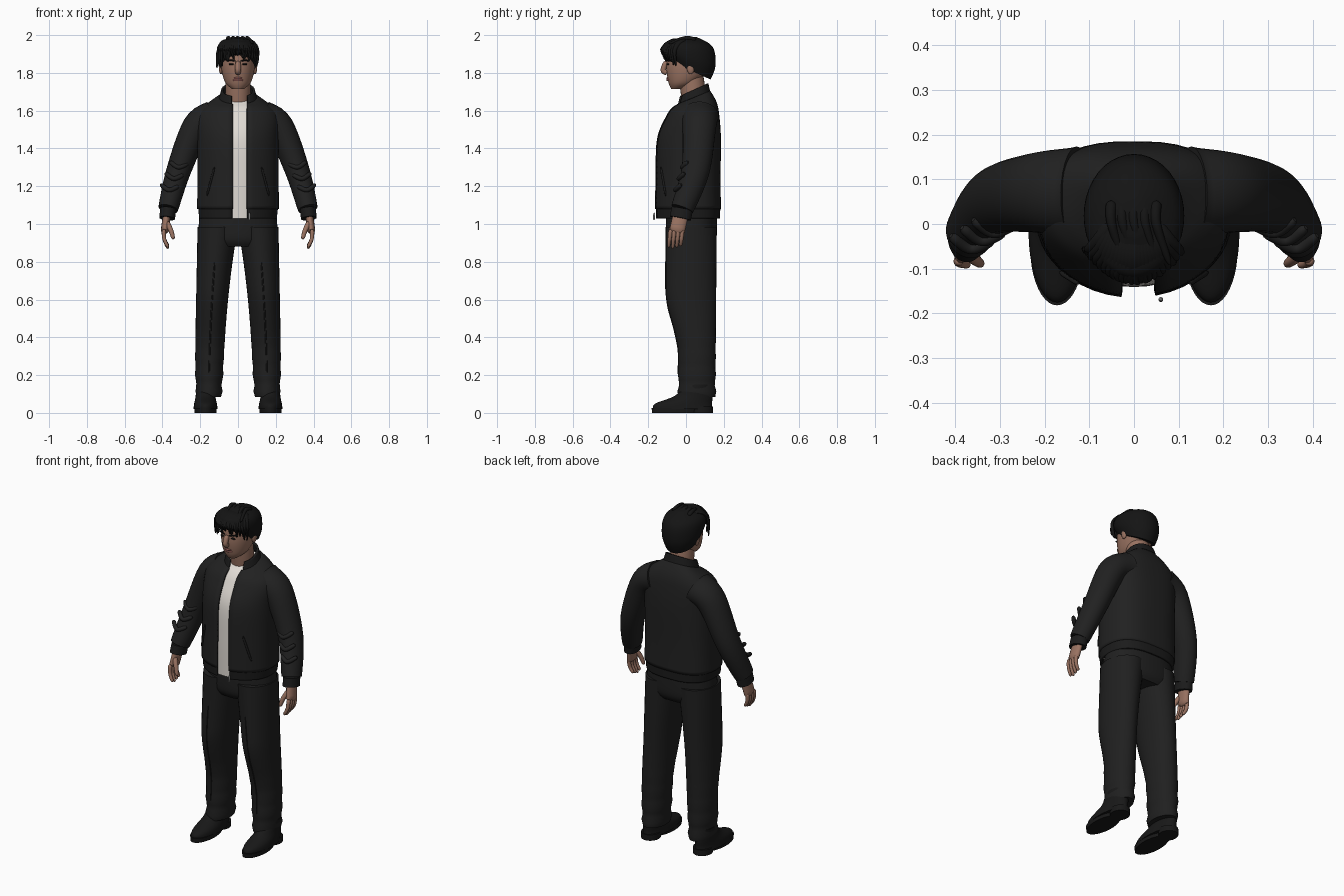
import bpy
import bmesh
import math
import random
from mathutils import Vector

default_cube = bpy.data.objects.get("Cube")
if default_cube:
    bpy.data.objects.remove(default_cube, do_unlink=True)
random.seed(4)


def material(name, red, green, blue):
    mat = bpy.data.materials.new(name)
    mat.use_nodes = True
    mat.diffuse_color = (red, green, blue, 1)
    shader = mat.node_tree.nodes["Principled BSDF"]
    shader.inputs["Base Color"].default_value = mat.diffuse_color
    shader.inputs["Roughness"].default_value = .8
    return mat


def grey(name, value):
    return material(name, value, value, value)


skin = material("skin", .32, .17, .12)
lips = material("lips", .24, .09, .08)
shirt_white = material("shirt white", .75, .71, .66)
hair_black = grey("hair black", .007)
jacket_black = grey("jacket black", .015)
ribbing_black = grey("ribbing black", .011)
trouser_black = grey("trouser black", .014)
shoe_black = grey("shoe black", .009)
metal = grey("zip metal", .4)


def resample(rows, steps=6):
    """Smooth curve through a few rows of numbers."""
    padded = [rows[0], *rows, rows[-1]]
    result = []
    for quad in zip(padded, padded[1:], padded[2:], padded[3:]):
        for step in range(steps):
            t = step / steps
            result.append([b + t / 2 * (c - a + t * (2 * a - 5 * b + 4 * c - d
                                                     + t * (3 * (b - c) + d - a)))
                           for a, b, c, d in zip(*quad)])
    return result + [list(rows[-1])]


def add_object(name, mesh_data, mat):
    mesh = bpy.data.meshes.new(name)
    mesh_data.to_mesh(mesh)
    mesh_data.free()
    mesh.materials.append(mat)
    for face in mesh.polygons:
        face.use_smooth = True
    mesh.set_sharp_from_angle(angle=math.radians(50))
    obj = bpy.data.objects.new(name, mesh)
    bpy.context.collection.objects.link(obj)
    return obj


def bridge(name, rings, mat, closed=True):
    """Join rings of points into a surface, capped when the rings are closed."""
    mesh_data = bmesh.new()
    rows = [[mesh_data.verts.new(point) for point in ring] for ring in rings]
    for low, high in zip(rows, rows[1:]):
        for j in range(0 if closed else 1, len(low)):
            mesh_data.faces.new((low[j - 1], low[j], high[j], high[j - 1]))
    if closed:
        mesh_data.faces.new(rows[0])
        mesh_data.faces.new(rows[-1])
        bmesh.ops.recalc_face_normals(mesh_data, faces=mesh_data.faces)
    return add_object(name, mesh_data, mat)


def loft(name, rows, mat, x=0, inset=0, back=2, gap=0, sides=40):
    """Stack of ovals (z, y, half width, half depth, tilt); a gap opens the front."""
    rings = []
    for z, y, width, depth, tilt in resample(rows):
        width, depth = width - inset, depth - inset
        start, end = 0, math.tau * (sides - 1) / sides
        if gap:
            start = -math.acos((gap + .01) / width)
            end = math.tau - math.acos((.01 - gap) / width)
        ring = []
        for j in range(sides):
            angle = start + (end - start) * j / (sides - 1)
            across, along = math.cos(angle), math.sin(angle)
            power = 2 / back if along > 0 else 1
            across = width * math.copysign(abs(across) ** power, across)
            along = depth * math.copysign(abs(along) ** power, along)
            ring.append((x + across, y + along, z + tilt * along))
        rings.append(ring)
    obj = bridge(name, rings, mat, closed=not gap)
    if gap:
        cloth = obj.modifiers.new("cloth thickness", "SOLIDIFY")
        cloth.thickness = .012
        cloth.offset = -1
    return obj


def tube(name, points, radius, mat, taper=0, flat=1, ref=(0, 1, 0), rounded=True, sides=14):
    """Tapered tube along a smooth path; flat widens it along ref."""
    path = [Vector(point) for point in resample(points)]
    rings = []
    for i, centre in enumerate(path):
        t = i / (len(path) - 1)
        size = radius * (1 - taper * t)
        if rounded:
            size *= max(.2, 1 - abs(2 * t - 1) ** 8) ** .5
        tangent = (path[min(i + 1, len(path) - 1)] - path[max(i - 1, 0)]).normalized()
        u = Vector(ref).cross(tangent).normalized() * size
        v = tangent.cross(u) * flat
        angles = [math.tau * j / sides for j in range(sides)]
        rings.append([centre + u * math.cos(a) + v * math.sin(a) for a in angles])
    return bridge(name, rings, mat)


def ball(name, centre, size, mat):
    mesh_data = bmesh.new()
    bmesh.ops.create_uvsphere(mesh_data, u_segments=16, v_segments=10, radius=1)
    for vert in mesh_data.verts:
        vert.co = Vector(centre) + vert.co * Vector(size).to_track_quat().to_matrix().to_scale().x \
            if isinstance(size, Vector) else Vector(c + s * p for c, s, p in zip(centre, size, vert.co))
    return add_object(name, mesh_data, mat)


# Open jacket with ribbed hem and collar, over a shirt
hem = [(1.03, .01, .206, .17, 0), (1.09, .01, .212, .172, 0)]
body = [(1.08, .01, .217, .175, 0), (1.25, .01, .215, .173, 0), (1.45, .015, .215, .17, 0),
        (1.57, .035, .215, .142, 0), (1.63, .045, .17, .118, .1), (1.67, .04, .1, .088, .4)]
collar = [(1.66, .04, .102, .09, .4), (1.71, .04, .088, .078, .45)]
loft("jacket_body", body, jacket_black, back=2.7, gap=.038)
loft("jacket_hem", hem, ribbing_black, back=2.7, gap=.042)
loft("jacket_collar", collar, ribbing_black, back=2.3, gap=.045)
loft("shirt", hem[:1] + body[1:], shirt_white, back=2.5, inset=.022)
tube("zip_pull", [(.06, -.168, 1.06), (.06, -.17, 1.02)], .005, metal)

# Head, neck and face
tube("neck", [(0, .05, 1.6), (0, .025, 1.8)], .066, skin, sides=24)
loft("head", [(1.714, -.05, .03, .028, 0), (1.75, -.017, .068, .076, 0),
              (1.83, .008, .088, .112, 0), (1.94, .012, .08, .105, 0)], skin, back=2.2)
tube("nose", [(0, -.104, 1.86), (0, -.12, 1.815), (0, -.1, 1.8)], .015, skin)
for name, z in (("upper_lip", 1.772), ("lower_lip", 1.762)):
    tube(name, [(-.027, -.084, z), (0, -.098, z), (.027, -.084, z)], .006, lips)

# Hair cap, high over the forehead and low at the nape
loft("hair_cap", [(1.81, .03, .092, .1, -.45), (1.88, .02, .112, .136, -.3),
                  (1.95, .016, .1, .125, -.1), (1.99, .015, .03, .04, 0)], hair_black)

# Fringe locks swept away from the parting, and loose crown locks
lock_count = 22
for i in range(lock_count):
    x = .2 * i / (lock_count - 1) - .1
    side = abs(x) * 10
    front = .065 * side ** 2 - .125
    tip = 1.9 - .065 * side + random.uniform(-.015, .015)
    tube(f"fringe_lock_{i + 1}", [
        (x / 2, 0, 1.97), (x * .8, front * .6, 1.97 - .01 * side),
        (x * 1.05, front, 1.93 - .01 * side),
        (x + random.uniform(-.015, .015), front + .006, tip)],
        .018, hair_black, taper=.6, flat=.7, ref=(.3, .1, 1), sides=8)
for i in range(5):
    x = i / 40 - .05
    tube(f"crown_lock_{i + 1}", [(x, .05, 1.97), (x, 0, 1.985), (x + .03, -.09, 1.955)],
         .014, hair_black, taper=.5, ref=(0, .2, 1), sides=8)


def leg_row(t):
    """Trouser oval from hem (t = 0) to waist (t = 1), with folds over the shoe."""
    bend = min(max(t * 2.5 - .6, 0), 1)
    bend *= bend * (3 - 2 * bend)
    fold = .007 * math.sin(t * 60) * (1 - t) ** 6
    inner = .078 * (1 - t * t) + .012 * (1 - t) ** 9
    outer = .232 - .018 * t - .015 * (1 - t) ** 9
    front, rear = -.04 - .068 * bend, .155 + .008 * t
    centre, width = (inner + outer) / 2, (outer - inner) / 2
    return centre, (.085 + .9 * t, (front + rear) / 2, width + fold, (rear - front) / 2 + fold, 0)


# Trouser hips
loft("trouser_hips", [(.88, .028, .17, .11, 0), (.93, .028, .208, .134, 0),
                      (1.07, .03, .202, .134, 0)], trouser_black, back=2.4)

for sign, label in ((1, "left"), (-1, "right")):
    def mirrored(*points):
        return [Vector((sign * x, y, z)) for x, y, z in points]

    # Eye, brow and ear
    ball(label + "_eye", (sign * .035, -.096, 1.846), (.014, .007, .005), hair_black)
    tube(label + "_brow", mirrored((.014, -.106, 1.862), (.038, -.1, 1.867), (.06, -.084, 1.862)),
         .004, hair_black)
    ball(label + "_ear", (sign * .09, .025, 1.825), (.011, .02, .032), skin)

    # Sleeve, elbow folds, ribbed cuff and slanted pocket
    wrist = (.37, -.02, 1.08)
    tube(label + "_sleeve", mirrored((.13, .07, 1.565), (.22, .07, 1.51), (.315, .05, 1.28), wrist),
         .09, jacket_black, taper=.42, flat=1.15, rounded=False, sides=28)
    tube(label + "_cuff", mirrored(wrist, (.375, -.03, 1.03)), .042, ribbing_black,
         flat=1.35, rounded=False, sides=28)
    for i in range(3):
        shift = Vector((sign * .025, -.018, -.06)) * i
        fold = mirrored((.265, 0, 1.32), (.315, -.02, 1.3), (.36, .01, 1.33))
        tube(f"{label}_sleeve_fold_{i + 1}", [point + shift for point in fold], .012, jacket_black)
    tube(label + "_pocket_welt", mirrored((.165, -.108, 1.15), (.125, -.133, 1.3)), .006, ribbing_black)

    # Hand
    tube(label + "_palm", mirrored((.375, -.025, 1.06), (.39, -.05, .95)), .021, skin, flat=2)
    for i in range(4):
        y = .021 * i - .082
        tip = .87 + .007 * abs(i - 1)
        tube(f"{label}_finger_{i + 1}", mirrored((.393, y, .97), (.39, y - .005, .92), (.37, y - .01, tip)),
             .012, skin, taper=.3)
    tube(label + "_thumb", mirrored((.378, -.06, 1.01), (.355, -.08, .965), (.342, -.09, .92)),
         .016, skin, taper=.4)

    # Trouser leg with a pressed crease
    leg = [leg_row(i / 30) for i in range(31)]
    rings = []
    for centre, (z, y, width, depth, tilt) in leg:
        angles = [math.tau * j / 32 for j in range(32)]
        rings.append([(sign * centre + width * math.cos(a), y + depth * math.sin(a), z) for a in angles])
    bridge(label + "_trouser_leg", rings, trouser_black)
    tube(label + "_trouser_crease", mirrored(*[(centre, row[1] - row[3], row[0]) for centre, row in leg[4:28:4]]),
         .004, trouser_black, sides=6)

    # Shoe
    foot = sign * .172
    loft(label + "_shoe_sole", [(0, -.055, .058, .125, 0), (.026, -.055, .06, .127, 0)], shoe_black, x=foot)
    loft(label + "_shoe_heel", [(0, .085, .052, .058, 0), (.035, .085, .052, .058, 0)], shoe_black, x=foot)
    loft(label + "_shoe_upper", [(.02, -.018, .064, .158, 0), (.05, -.012, .06, .15, 0),
                                 (.09, .04, .052, .1, 0), (.15, .066, .05, .066, 0)], shoe_black, x=foot)
